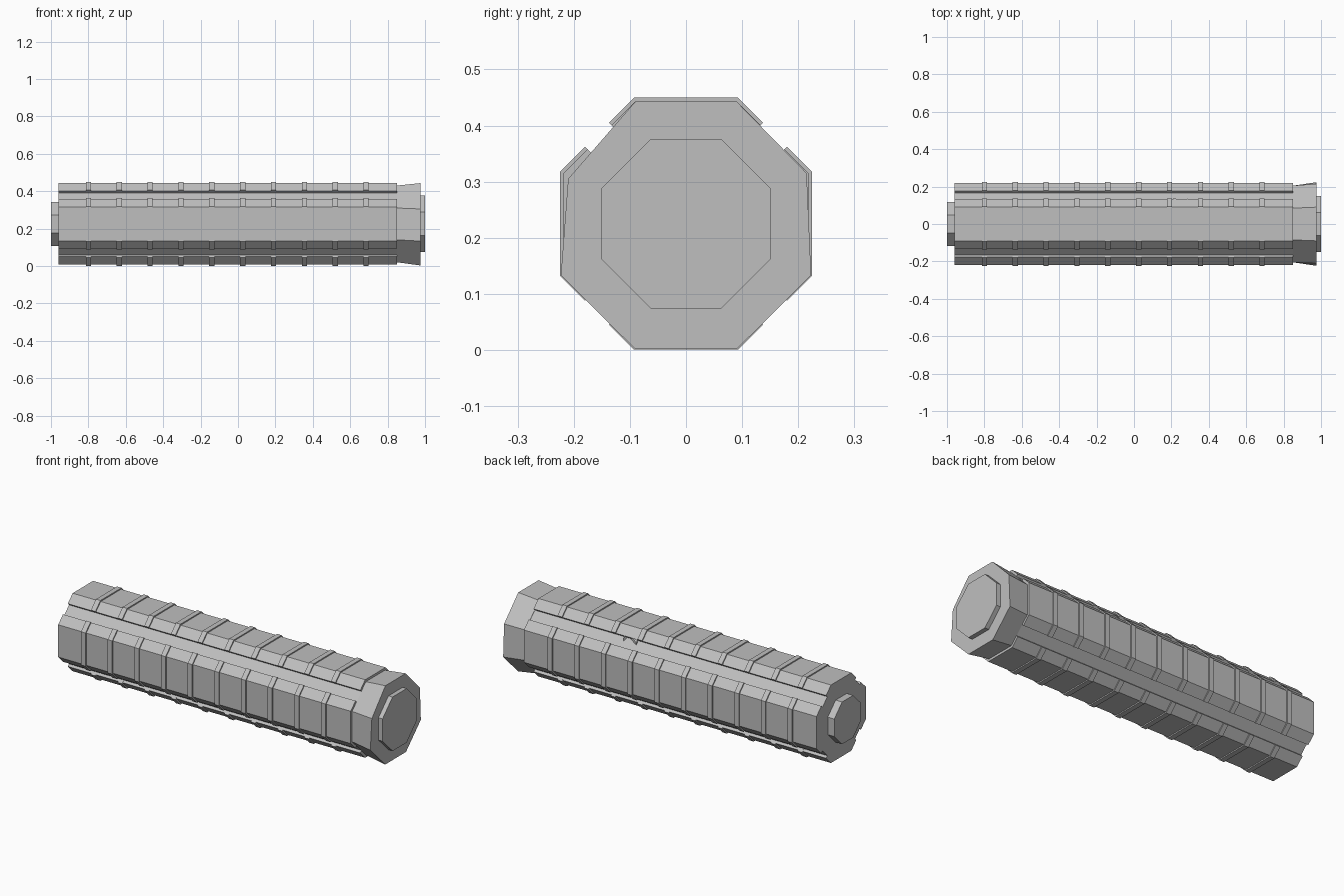
import bpy, bmesh, math

if "Cube" in bpy.data.objects:
    bpy.data.objects.remove(bpy.data.objects["Cube"], do_unlink=True)

CENTRE = 0.225
T = math.tan(math.pi / 8)

grey = bpy.data.materials.new("plain grey")
grey.use_nodes = True
colour = (0.52, 0.52, 0.52, 1)
grey.diffuse_color = colour
grey.node_tree.nodes["Principled BSDF"].inputs["Base Color"].default_value = colour


def loft(name, stations):
    """Join matching (x, section) rings along x and close both ends."""
    bm = bmesh.new()
    rings = [[bm.verts.new((x, y, z + CENTRE)) for y, z in sec] for x, sec in stations]
    n = len(rings[0])
    for a, b in zip(rings, rings[1:]):
        for i in range(n):
            j = (i + 1) % n
            bm.faces.new((a[i], a[j], b[j], b[i]))
    bm.faces.new(rings[0])
    bm.faces.new(rings[-1])
    bmesh.ops.recalc_face_normals(bm, faces=bm.faces)
    mesh = bpy.data.meshes.new(name)
    bm.to_mesh(mesh)
    bm.free()
    mesh.materials.append(grey)
    obj = bpy.data.objects.new(name, mesh)
    bpy.context.collection.objects.link(obj)
    return obj


def octagon(apothem):
    r = apothem / math.cos(math.pi / 8)
    return [(r * math.cos(a), r * math.sin(a))
            for a in (math.pi / 8 + k * math.pi / 4 for k in range(8))]


def channel(apothem, leg, depth, turn):
    """Flat strip with two folded legs, turned in quarter steps."""
    d, t = leg / math.sqrt(2), depth / math.sqrt(2)
    inner = apothem - depth
    half = [(apothem * T, apothem), (apothem * T + d, apothem - d),
            (apothem * T + d - t, apothem - d - t), (inner * T, inner)]
    pts = half + [(-u, v) for u, v in reversed(half)]
    c, s = math.cos(turn), math.sin(turn)
    return [(u * c - v * s, u * s + v * c) for u, v in pts]


# Core and end bosses
loft("core", [(-0.96, octagon(0.203)), (0.855, octagon(0.203))])
loft("left_boss", [(-1.0, octagon(0.118)), (-0.95, octagon(0.118))])
loft("right_boss", [(0.96, octagon(0.151)), (1.0, octagon(0.151))])

# Flared collar, slightly uneven at its wide end
rim = [(0.215, 0.09), (0.09, 0.218), (-0.09, 0.218), (-0.21, 0.08),
       (-0.223, -0.092), (-0.092, -0.222), (0.092, -0.222), (0.223, -0.092)]
loft("flared_collar", [(0.85, octagon(0.205)), (0.975, rim)])

# Four folded plates, each with ten raised ribs
for side, k in (("top", 0), ("front", 1), ("bottom", 2), ("back", 3)):
    turn = k * math.pi / 2
    if side in ("front", "back"):
        turn += math.pi
    plate = channel(0.218, 0.06, 0.02, turn)
    loft(side + "_plate", [(-0.96, plate), (0.85, plate)])
    rib = channel(0.2245, 0.063, 0.016, turn)
    for i in range(10):
        x = -0.8 + i * 0.165
        loft(f"{side}_rib_{i + 1}", [(x - 0.014, rib), (x + 0.014, rib)])

# Small pointed nick on the upper edge of the back plate
nick_base = [(0.14, 0.162), (0.14, 0.14), (0.128, 0.15), (0.128, 0.174)]
nick_tip = [(0.116, 0.186), (0.116, 0.166), (0.112, 0.17), (0.112, 0.188)]
loft("plate_edge_nick", [(0.21, nick_base), (0.275, nick_tip), (0.29, nick_base)])
